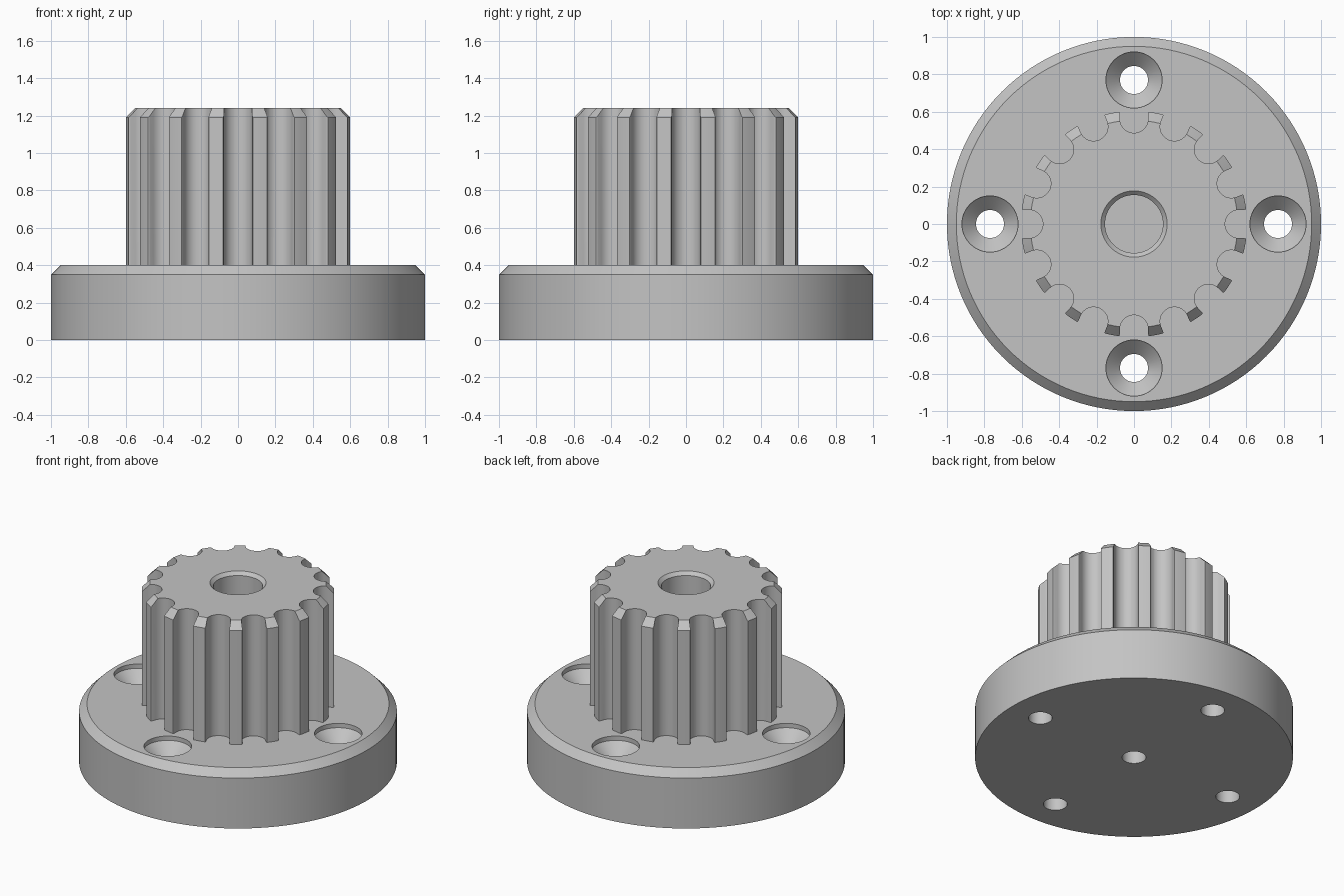
import bpy, bmesh
from math import pi, cos, sin, radians
from mathutils import Matrix, Vector

cube = bpy.data.objects.get("Cube")
if cube:
    bpy.data.objects.remove(cube, do_unlink=True)

GREY = (0.55, 0.55, 0.55, 1)
mat = bpy.data.materials.new("machined grey")
mat.use_nodes = True
mat.diffuse_color = GREY
mat.node_tree.nodes["Principled BSDF"].inputs["Base Color"].default_value = GREY


def make_object(name, bm):
    bmesh.ops.recalc_face_normals(bm, faces=bm.faces)
    mesh = bpy.data.meshes.new(name)
    bm.to_mesh(mesh)
    bm.free()
    mesh.materials.append(mat)
    obj = bpy.data.objects.new(name, mesh)
    bpy.context.collection.objects.link(obj)
    return obj


def lathe(bm, profile, steps, closed=False, at=(0, 0, 0)):
    """Revolve an (r, z) profile around a vertical axis through 'at'."""
    at = Vector(at)
    verts = [bm.verts.new(at + Vector((r, 0, z))) for r, z in profile]
    edges = [bm.edges.new(pair) for pair in zip(verts, verts[1:])]
    if closed:
        edges.append(bm.edges.new((verts[-1], verts[0])))
    bmesh.ops.spin(bm, geom=verts + edges, cent=at, axis=(0, 0, 1),
                   angle=2 * pi, steps=steps)
    bmesh.ops.remove_doubles(bm, verts=bm.verts, dist=1e-5)


def cut(obj, cutter):
    """Subtract the cutter, discard it and shade the result."""
    mod = obj.modifiers.new("cut", 'BOOLEAN')
    mod.operation = 'DIFFERENCE'
    mod.solver = 'EXACT'
    mod.object = cutter
    bpy.ops.object.select_all(action='DESELECT')
    bpy.context.view_layer.objects.active = obj
    obj.select_set(True)
    bpy.ops.object.modifier_apply(modifier=mod.name)
    bpy.data.objects.remove(cutter, do_unlink=True)
    bpy.ops.object.shade_smooth_by_angle(angle=radians(28))


# Flange: chamfered disc with a blind centre hole underneath
bm = bmesh.new()
lathe(bm, [(0, 0.2), (0.075, 0.2), (0.075, 0), (1, 0),
           (1, 0.35), (0.95, 0.4), (0, 0.4)], 128)
flange = make_object("flange", bm)

# Four countersunk screw holes
bm = bmesh.new()
for i in range(4):
    a = i * pi / 2
    lathe(bm, [(0, -0.1), (0.075, -0.1), (0.075, 0.295), (0.15, 0.37),
               (0.15, 0.5), (0, 0.5)], 48, at=(0.77 * cos(a), 0.77 * sin(a), 0))
cut(flange, make_object("screw_hole_cutter", bm))

# Pulley hub: chamfered sleeve with a bore
TIP, TOP = 0.605, 1.24
bm = bmesh.new()
lathe(bm, [(0.155, 0.39), (TIP, 0.39), (TIP, TOP - 0.05), (TIP - 0.05, TOP),
           (0.177, TOP), (0.155, TOP - 0.022)], 128, closed=True)
hub = make_object("toothed_hub", bm)

# Sixteen round flutes with softened tooth corners
ROOT, RAD, SOFT = 0.563, 0.076, 0.015
half = [(ROOT - RAD * cos(t), RAD * sin(t))
        for t in (pi / 2 * k / 10 for k in range(11))]
half += [(TIP - SOFT + SOFT * sin(t), RAD + SOFT - SOFT * cos(t))
         for t in (pi / 2 * k / 4 for k in range(5))]
half.append((TIP + 0.05, RAD + SOFT))
outline = half + [(x, -y) for x, y in reversed(half[1:])]
bm = bmesh.new()
for i in range(16):
    turn = Matrix.Rotation(i * pi / 8, 3, 'Z')
    face = bm.faces.new([bm.verts.new(turn @ Vector((x, y, 0.3)))
                         for x, y in outline])
    new = bmesh.ops.extrude_face_region(bm, geom=[face])["geom"]
    bmesh.ops.translate(bm, vec=(0, 0, 1.1),
                        verts=[v for v in new if isinstance(v, bmesh.types.BMVert)])
cut(hub, make_object("flute_cutter", bm))
